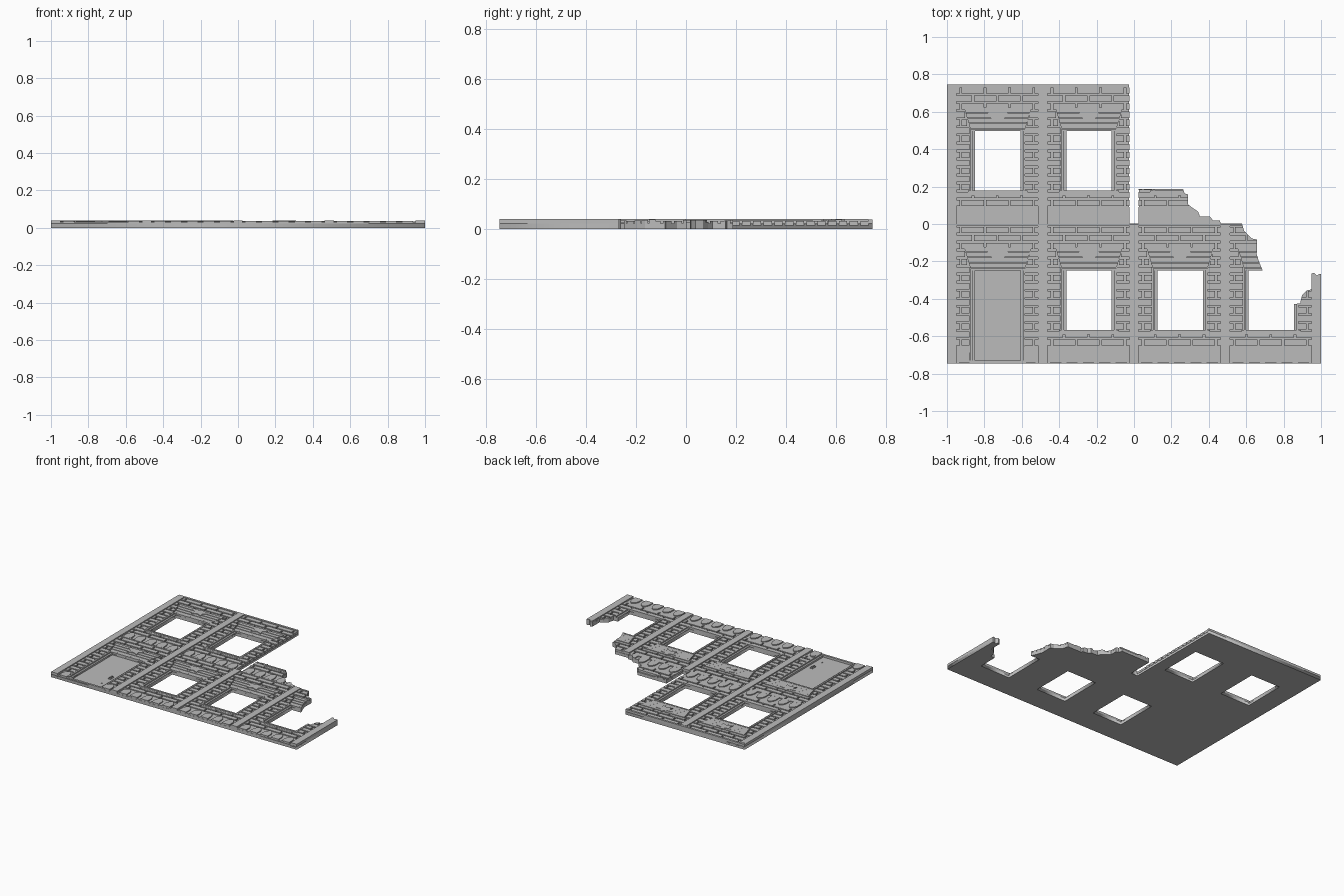
import bpy, bmesh, math
from mathutils import Vector

if "Cube" in bpy.data.objects:
    bpy.data.objects.remove(bpy.data.objects["Cube"])

stone = bpy.data.materials.new("grey stone")
stone.diffuse_color = (0.5, 0.5, 0.5, 1)
stone.use_nodes = True
stone.node_tree.nodes["Principled BSDF"].inputs["Base Color"].default_value = stone.diffuse_color

BAYS = [-0.7312, -0.2437, 0.2437, 0.7312]      # bay centres in x
FLOORS = [-0.745, 0.0]                         # base line of each storey in y
HALF = 0.2185                                  # half width of a bay
BASE, LOW = 0.022, 0.014                       # slab top, sunk foot of relief parts
CELLS = [(0, 0), (1, 0), (2, 0), (3, 0), (0, 1), (1, 1), (2, 1)]


def prism(bm, pts, z0, z1):
    lo = [bm.verts.new((x, y, z0)) for x, y in pts]
    hi = [bm.verts.new((x, y, z1)) for x, y in pts]
    bm.faces.new(lo[::-1])
    bm.faces.new(hi)
    n = len(pts)
    for i in range(n):
        j = (i + 1) % n
        bm.faces.new((lo[i], lo[j], hi[j], hi[i]))


def rect(x0, x1, y0, y1):
    return [(x0, y0), (x1, y0), (x1, y1), (x0, y1)]


def make(name, bm):
    bmesh.ops.recalc_face_normals(bm, faces=bm.faces)
    me = bpy.data.meshes.new(name)
    bm.to_mesh(me)
    bm.free()
    me.materials.append(stone)
    ob = bpy.data.objects.new(name, me)
    bpy.context.collection.objects.link(ob)
    return ob


def evaluated_mesh(ob):
    dg = bpy.context.evaluated_depsgraph_get()
    return bpy.data.meshes.new_from_object(ob.evaluated_get(dg))


# wall slab: outline with window and door openings
def opening(i, f):
    c, y = BAYS[i] + 0.003, FLOORS[f]
    return rect(c - 0.121, c + 0.121, y + (0.015 if (i, f) == (0, 0) else 0.178), y + 0.497)


loops = [[(-1, -0.745), (1, -0.745), (1, 0.3), (0.027, 0.3), (0.027, 0.003),
          (-0.027, 0.003), (-0.027, 0.745), (-1, 0.745)]]
loops += [opening(i, f) for i, f in CELLS if (i, f) != (2, 1)]
cu = bpy.data.curves.new("wall_outline", 'CURVE')
cu.dimensions = '2D'
cu.fill_mode = 'BOTH'
cu.extrude = BASE / 2
for pts in loops:
    sp = cu.splines.new('POLY')
    sp.points.add(len(pts) - 1)
    for p, (x, y) in zip(sp.points, pts):
        p.co = (x, y, 0, 1)
    sp.use_cyclic_u = True
outline = bpy.data.objects.new("wall_outline", cu)
bpy.context.collection.objects.link(outline)
bm = bmesh.new()
bm.from_mesh(evaluated_mesh(outline))
bpy.data.objects.remove(outline)
bmesh.ops.remove_doubles(bm, verts=bm.verts, dist=1e-5)
bmesh.ops.translate(bm, verts=bm.verts, vec=Vector((0, 0, BASE / 2)))
parts = [make("wall_slab", bm)]

# pilasters between the bays
bm = bmesh.new()
for k in range(5):
    x = -0.975 + 0.4875 * k
    top = 0.73 if k < 2 else 0.0
    x0, x1 = max(x - 0.025, -1), min(x + 0.025, 1)
    prism(bm, rect(x0, x1, -0.745, top), LOW, 0.04)
parts.append(make("pilasters", bm))

# string courses at the storey line and the top
bm = bmesh.new()
for i, c in enumerate(BAYS):
    prism(bm, rect(c - HALF, c + HALF, -0.011, 0.001), LOW, 0.036)
prism(bm, rect(-1, -0.027, 0.73, 0.745), LOW, 0.038)
parts.append(make("string_courses", bm))


# brick courses, trimmed around openings and lintels
def blocked(v, door):
    if 0.5 <= v < 0.62:
        return 0.152 + 0.25 * (v - 0.5)
    return 0.148 if (door or v > 0.16) and v < 0.5 else 0


bm = bmesh.new()
PITCH, LONG, GAP = 0.043, 0.13, 0.005
for i, f in CELLS:
    c, y = BAYS[i], FLOORS[f]
    for row in range(15):
        v0 = 0.09 + PITCH * row
        ex = blocked(v0 + PITCH / 2, (i, f) == (0, 0))
        shift = LONG / 2 if row % 2 else 0
        spans = [(-HALF, -ex), (ex, HALF)] if ex else [(-HALF, HALF)]
        for a, b in spans:
            for k in range(-3, 4):
                u0 = max(a, k * LONG - LONG / 2 + shift + GAP)
                u1 = min(b, k * LONG + LONG / 2 + shift - GAP)
                if u1 - u0 > 0.008:
                    prism(bm, rect(c + u0, c + u1, y + v0 + GAP, y + v0 + PITCH - GAP), LOW, 0.033)
parts.append(make("bricks", bm))

# dado with a row of pointed arches
arch = [(-0.03, 0), (0.03, 0), (0.03, 0.045), (0.02, 0.068), (0, 0.083), (-0.02, 0.068), (-0.03, 0.045)]
dado, arches = bmesh.new(), bmesh.new()
for i, f in CELLS:
    c, y = BAYS[i], FLOORS[f]
    door = (i, f) == (0, 0)
    for a, b in ([(-HALF, -0.148), (0.148, HALF)] if door else [(-HALF, HALF)]):
        prism(dado, rect(c + a, c + b, y + 0.001, y + 0.09), LOW, 0.029)
    for k in range(-2, 3):
        if not door or abs(k) == 2:
            prism(arches, [(c + 0.0875 * k + u, y + 0.0015 + v) for u, v in arch], 0.02, 0.036)
parts += [make("dado", dado), make("dado_arches", arches)]

# window and door frames, sills, flared lintels with a star keystone
frames, sills, lintels, stars = (bmesh.new() for _ in range(4))
for i, f in CELLS:
    c, y = BAYS[i] + 0.003, FLOORS[f]
    door = (i, f) == (0, 0)
    v0 = 0.015 if door else 0.178
    for s in (-1, 1):
        for a, b, z in ((0.121, 0.134, 0.027), (0.1345, 0.146, 0.036)):
            xs = sorted((c + s * a, c + s * b))
            prism(frames, rect(*xs, y + v0, y + 0.497), LOW, z)
    prism(frames, rect(c - 0.146, c + 0.146, y + 0.4972, y + 0.508), LOW, 0.034)
    if door:
        prism(sills, rect(c - 0.15, c + 0.15, y, y + 0.0155), 0, 0.03)
    else:
        prism(sills, rect(c - 0.16, c + 0.16, y + 0.165, y + 0.178), LOW, 0.037)
        prism(sills, rect(c - 0.15, c + 0.15, y + 0.153, y + 0.1645), LOW, 0.034)
    for k in range(4):
        a, b = 0.51 + 0.029 * k, 0.536 + 0.029 * k
        wa, wb = 0.147 + 0.3 * (a - 0.51), 0.147 + 0.3 * (b - 0.51)
        prism(lintels, [(c - wa, y + a), (c + wa, y + a), (c + wb, y + b), (c - wb, y + b)],
              LOW, 0.033 + 0.0015 * k)
    star = []
    for k in range(10):
        t, r = math.pi / 2 + k * math.pi / 5, 1 if k % 2 == 0 else 0.5
        star.append((c + 0.066 * r * math.cos(t), y + 0.588 + 0.046 * r * math.sin(t)))
    prism(stars, star, 0.02, 0.04)
parts += [make("frames", frames), make("sills", sills),
          make("lintels", lintels), make("keystone_stars", stars)]

# door leaf with handle and keyhole
c = BAYS[0] + 0.003
bm = bmesh.new()
prism(bm, rect(c - 0.121, c + 0.121, -0.73, -0.248), 0, 0.014)
make("door", bm)
bm = bmesh.new()
prism(bm, rect(0.072 + c, 0.092 + c, -0.575, -0.535), 0.012, 0.019)
prism(bm, rect(0.078 + c, 0.086 + c, -0.57, -0.54), 0.019, 0.026)
prism(bm, rect(0.074 + c, 0.081 + c, -0.66, -0.65), 0.012, 0.018)
make("door_handle", bm)

# jagged break line: everything beyond it is missing
broken = [(0.01, 0.188), (0.262, 0.188), (0.27, 0.163), (0.289, 0.158), (0.289, 0.105),
          (0.31, 0.088), (0.342, 0.067), (0.353, 0.04), (0.406, 0.04), (0.422, 0.02),
          (0.46, 0.018), (0.462, 0.0035), (0.577, 0.0035), (0.588, -0.035), (0.631, -0.078),
          (0.658, -0.083), (0.656, -0.163), (0.668, -0.2), (0.688, -0.25),
          (0.65, -0.256), (0.7, -0.5), (0.83, -0.5), (0.83, -0.43),
          (0.888, -0.425), (0.898, -0.382), (0.925, -0.355), (0.948, -0.35), (0.948, -0.265),
          (0.963, -0.26), (0.978, -0.276), (0.99, -0.268), (1.2, -0.272), (1.2, 0.9), (0.01, 0.9)]
bm = bmesh.new()
prism(bm, broken, -0.1, 0.2)
cutter = make("missing_region", bm)
cutter.hide_render = True
for ob in parts:
    mod = ob.modifiers.new("break", 'BOOLEAN')
    mod.operation = 'DIFFERENCE'
    mod.solver = 'EXACT'
    mod.object = cutter
    me = evaluated_mesh(ob)
    ob.modifiers.clear()
    ob.data = me
bpy.data.objects.remove(cutter)
